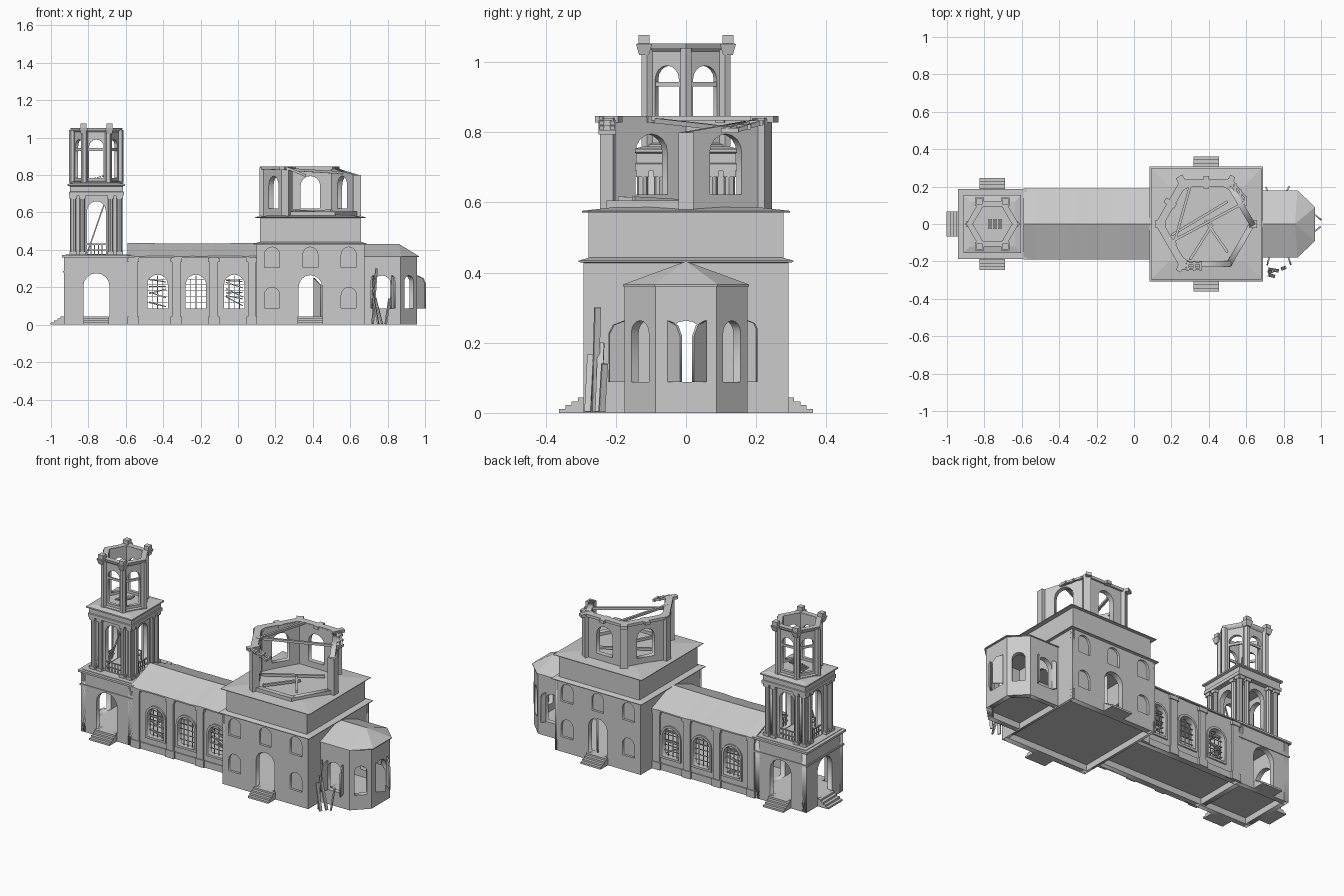
import bpy, bmesh, math, random
from mathutils import Vector, Matrix

if "Cube" in bpy.data.objects:
    bpy.data.objects.remove(bpy.data.objects["Cube"])
random.seed(4)
TX, DX = -0.757, 0.387   # centre of bell tower, centre of main block

def link(name, me):
    ob = bpy.data.objects.new(name, me)
    bpy.context.collection.objects.link(ob)
    return ob

def loft(name, rings, closed=False):
    """Skin a stack of equal-length rings; closed joins last to first instead of capping."""
    bm = bmesh.new()
    vs = [[bm.verts.new(p) for p in r] for r in rings]
    n = len(rings[0])
    pairs = list(zip(vs, vs[1:])) + ([(vs[-1], vs[0])] if closed else [])
    for a, b in pairs:
        for i in range(n):
            j = (i + 1) % n
            bm.faces.new((a[i], a[j], b[j], b[i]))
    if not closed:
        bm.faces.new(vs[0][::-1])
        bm.faces.new(vs[-1])
    bmesh.ops.remove_doubles(bm, verts=bm.verts, dist=1e-5)
    bmesh.ops.recalc_face_normals(bm, faces=bm.faces)
    me = bpy.data.meshes.new(name)
    bm.to_mesh(me)
    bm.free()
    return link(name, me)

def rect(cx, cy, hx, hy, z):
    return [(cx-hx, cy-hy, z), (cx+hx, cy-hy, z), (cx+hx, cy+hy, z), (cx-hx, cy+hy, z)]

def ngon(cx, cy, r, n, z, rot=0.0):
    return [(cx + r*math.cos(rot + i*math.tau/n), cy + r*math.sin(rot + i*math.tau/n), z) for i in range(n)]

def box(name, x0, x1, y0, y1, z0, z1):
    c = ((x0+x1)/2, (y0+y1)/2, abs(x1-x0)/2, abs(y1-y0)/2)
    return loft(name, [rect(*c, z0), rect(*c, z1)])

def bar(name, a, b, w, h=None):
    """Rectangular beam from a to b."""
    a, b = Vector(a), Vector(b)
    m = Matrix.Translation(a) @ (b-a).to_track_quat('Z', 'Y').to_matrix().to_4x4()
    h = h or w
    ob = loft(name, [rect(0, 0, w/2, h/2, 0), rect(0, 0, w/2, h/2, (b-a).length)])
    ob.data.transform(m)
    return ob

def arch(u, w, z0, z1, n=8):
    r = w/2
    return [(u-r, z0), (u+r, z0)] + [(u + r*math.cos(math.pi*i/n), z1-r + r*math.sin(math.pi*i/n)) for i in range(n+1)]

def panel(name, p0, p1, th, loops, inset=0.0):
    """Upright slab from p0 to p1: first loop is the outline, others are openings."""
    cu = bpy.data.curves.new(name, 'CURVE')
    cu.dimensions, cu.fill_mode, cu.extrude = '2D', 'BOTH', th/2
    for lp in loops:
        s = cu.splines.new('POLY')
        s.points.add(len(lp) - 1)
        for p, q in zip(s.points, lp):
            p.co = (q[0], q[1], 0, 1)
        s.use_cyclic_u = True
    tmp = link(name + "_curve", cu)
    me = bpy.data.meshes.new_from_object(tmp.evaluated_get(bpy.context.evaluated_depsgraph_get()))
    bpy.data.objects.remove(tmp)
    d = Vector((p1[0]-p0[0], p1[1]-p0[1], 0)).normalized()
    nrm = d.cross(Vector((0, 0, 1)))
    o = Vector((p0[0], p0[1], 0)) - nrm*(th/2 + inset)
    me.transform(Matrix(((d.x, 0, nrm.x, o.x), (d.y, 0, nrm.y, o.y), (0, 1, 0, 0), (0, 0, 0, 1))))
    me.name = name
    return link(name, me)

def wall(name, p0, p1, z0, z1, th, holes=(), inset=0.0, z1b=None):
    """holes: (offset from wall middle, width, sill, crown)"""
    L = math.dist(p0[:2], p1[:2])
    out = [(0, z0), (L, z0), (L, z1b or z1), (0, z1)]
    return panel(name, p0, p1, th, [out] + [arch(L/2+h[0], *h[1:]) for h in holes], inset)

def leaf(name, p0, p1, z0, z1):
    L = math.dist(p0, p1)
    panel(name, p0, p1, 0.008, [[(0, z0), (L, z0), (L, z1-L*.8), (L*.7, z1-L*.25), (0, z1)]])

def steps(name, cx, cy, dx, dy, hw):
    for i in range(4):
        d = 0.072 - i*0.018
        x, y = cx + dx*d/2, cy + dy*d/2
        hx, hy = (d/2, hw) if dx else (hw, d/2)
        box(name, x-hx, x+hx, y-hy, y+hy, 0.011*i, 0.011*(i+1))

def ring_walls(name, pts, z0, z1, th, holes):
    for i, p in enumerate(pts):
        wall(name, p, pts[(i+1) % len(pts)], z0, z1, th, holes.get(i, ()))

# ---- floors, raised to the door sills
box("tower_floor", TX-.17, -0.6, -0.165, 0.165, .037, .044)
box("nave_floor", -0.6, 0.1, -0.16, 0.16, .037, .044)
box("main_floor", 0.1, 0.67, -0.28, 0.28, .037, .044)
apse = [(0.67, -0.175), (0.87, -0.175), (0.957, -0.087), (0.957, 0.087), (0.87, 0.175), (0.67, 0.175)]
loft("apse_floor", [[(x*0.99, y*0.97, z) for x, y in apse] for z in (.037, .044)])

# ---- tower base with doors and steps
door = [(0, 0.14, 0.044, 0.275)]
ring_walls("tower_base_wall", rect(TX, 0, 0.173, 0.175, 0), 0, 0.36, 0.03, {0: door, 1: door, 2: door, 3: door})
for z0, z1, e in ((0.278, 0.288, 0.005), (0.36, 0.372, 0.012)):
    loft("tower_base_cornice", [rect(TX, 0, 0.173+s, 0.175+s, z) for s, z in
         ((e, z0), (e, z1), (-0.02, z1), (-0.02, z0))], True)
box("tower_base_roof", TX-.165, TX+.165, -.17, .17, .36, .375)
for s in (-1, 1):
    steps("tower_steps", TX, s*0.175, 0, s, 0.068)
    steps("main_steps", DX, s*0.29, 0, s, 0.068)
steps("west_steps", -0.93, 0, -1, 0, 0.068)

# ---- tower second tier: arched core with paired columns
belfry = [(0, 0.1, 0.378, 0.66)]
ring_walls("tower_mid_wall", rect(TX, 0, 0.117, 0.117, 0), 0.37, 0.7, 0.03, {i: belfry for i in range(4)})
for k in range(4):
    c, s = round(math.cos(k*math.pi/2)), round(math.sin(k*math.pi/2))
    for t in (-0.122, -0.076, 0.076, 0.122):
        x, y = TX + 0.126*c - t*s, 0.126*s + t*c
        loft("tower_column", [ngon(x, y, 0.014, 8, z) for z in (0.39, 0.685)])
        for z in (0.372, 0.672):
            box("column_block", x-.017, x+.017, y-.017, y+.017, z, z+0.02)
    for z in (0.40, 0.43):
        bar("belfry_rail", (TX+.11*c+.05*s, .11*s-.05*c, z), (TX+.11*c-.05*s, .11*s+.05*c, z), 0.006)
    for t in (-0.03, -0.01, 0.01, 0.03):
        bar("belfry_baluster", (TX+.11*c-t*s, .11*s+t*c, .375), (TX+.11*c-t*s, .11*s+t*c, .43), 0.005)
loft("tower_mid_cornice", [rect(TX, 0, h, h, z) for h, z in
     ((.147, .69), (.147, .71), (.142, .712), (.142, .74), (.154, .744), (.154, .752), (.12, .76))])
bar("fallen_brace", (TX-.05, -.1, .38), (TX+.04, -.1, .64), 0.007)

# ---- tower lantern, hexagonal
hx = ngon(TX, 0, 0.125, 6, 0)
ring_walls("lantern_wall", hx, 0.755, 1.05, 0.018, {i: [(0, 0.078, 0.785, 0.99)] for i in range(6)})
loft("lantern_base", [ngon(TX, 0, r, 6, z) for r, z in ((.14, .755), (.14, .765), (.12, .77))])
loft("lantern_cornice", [ngon(TX, 0, r, 6, z) for r, z in
     ((.126, 1.03), (.136, 1.04), (.14, 1.053), (.105, 1.053), (.105, 1.03))], True)
for i in range(6):
    a = i*math.pi/3
    c, s = math.cos(a), math.sin(a)
    loft("lantern_column", [ngon(TX+.128*c, .128*s, .018, 6, z, a) for z in (0.76, 1.04)])
    p, q = hx[i], hx[(i+1) % 6]
    bar("lantern_tie", (TX+(p[0]-TX)*.94, p[1]*.94, .937), (TX+(q[0]-TX)*.94, q[1]*.94, .937), 0.008, 0.014)
    if i % 3:
        loft("lantern_bracket", [rect(TX+.138*c, .138*s, e, e, z) for e, z in ((.014, 1.02), (.023, 1.052), (.016, 1.053), (.016, 1.077))])
for i in range(8):
    bar("hatch_slat", (TX-.045+i*.013, -.026, .77+i*.004), (TX-.045+i*.013, .026, .77+i*.004), 0.008)

# ---- nave walls, windows, pilasters
wx = (-0.43, -0.225, -0.02)
for s in (-1, 1):
    p, q = ((-0.6, -.17), (0.1, -.17)) if s < 0 else ((0.1, .17), (-0.6, .17))
    wall("nave_wall", p, q, 0, 0.37, 0.03, [(-s*(x+0.25), 0.11, 0.088, 0.268) for x in wx])
    for k, x in enumerate(wx):
        u = x+0.6 if s < 0 else 0.1-x
        panel("window_surround", p, q, 0.008, [arch(u, .136, .075, .281), arch(u, .11, .088, .268)], -0.008)
        for t in (-0.028, 0, 0.028):
            bar("window_bar", (x+t, s*.155, .088), (x+t, s*.155, .262 - abs(t)*.6), 0.004)
        for z in (.12, .152, .184, .216, .243):
            h = .053 if z < .22 else .043
            bar("window_crossbar", (x-h, s*.155, z), (x+h, s*.155, z), 0.004)
        if k != 1:   # loose boards across broken windows
            for j in range(3):
                z = .11 + j*.045
                bar("window_board", (x-.045, s*.15, z+random.uniform(0, .05)), (x+.045, s*.15, z+random.uniform(-.02, .04)), 0.016, 0.006)
    for x in (-0.56, -0.33, -0.13, 0.075):
        box("nave_pilaster", x-.022, x+.022, s*.168, s*.18, 0, .36)
        box("pilaster_foot", x-.03, x+.03, s*.168, s*.185, 0, .045)
        box("pilaster_head", x-.03, x+.03, s*.168, s*.185, .335, .358)
    box("nave_plinth", -0.6, .1, s*.168, s*.176, 0, .04)

# ---- sagging nave roof
N = 12
prof = []
for i in range(N+1):
    x, j = -0.59 + 0.695*i/N, random.uniform(-.002, .003)
    sag = -.004*math.sin(math.pi*i/N)
    prof.append([(x, -.19, .366+j), (x, 0, .438+sag), (x, .19, .366-j), (x, .19, .358-j), (x, 0, .428+sag), (x, -.19, .358+j)])
loft("nave_roof", prof)

# ---- main block: recessed blind windows, doors, stepped roofs
main_door = (0, 0.125, 0.044, 0.265)
blind = [main_door] + [(o, .08, a, b) for o, a, b in
        ((-.205, .09, .2), (.205, .09, .2), (-.205, .305, .415), (0, .305, .415), (.205, .305, .415))]
cq = rect(DX, 0, 0.288, 0.292, 0)
ring_walls("main_wall", cq, 0, 0.43, 0.015, {0: blind, 2: blind, 1: [(0, .2, .044, .3)], 3: [(0, .2, .044, .3)]})
for i in (0, 2):
    wall("main_inner_wall", cq[i], cq[i+1], 0, 0.43, 0.02, [main_door], inset=0.014)
loft("main_roof", [rect(DX, 0, h, h+.004, z) for h, z in ((.288, .428), (.303, .43), (.303, .434), (.27, .443))])
box("upper_block", DX-.27, DX+.27, -.278, .278, .43, .574)
loft("upper_roof", [rect(DX, 0, h, h, z) for h, z in ((.27, .571), (.296, .572), (.296, .576), (.2, .587))])
for s in (-1, 1):
    a, b = sorted((s*.27, s*.22))
    panel("main_door_leaf", (DX+.06, a), (DX+.02, b), .008, [[(0, .044), (.06, .044), (.06, .25), (0, .21)]])

# ---- apse
win = lambda w: [(0, w, 0.088, 0.263)]
for i in range(5):
    wall("apse_wall", apse[i], apse[i+1], 0, 0.365, 0.03, win((.1, .07, .105, .07, .1)[i]))
eave = [(.66, -.18), (.874, -.18), (.968, -.09), (.968, .09), (.874, .18), (.66, .18)]
top = [(.66, 0, .432)] + [(.86, 0, .432)]*4 + [(.66, 0, .432)]
loft("apse_roof", [[(x, y, .361) for x, y in eave], [(x, y, .366) for x, y in eave], top])
for s in (-1, 1):
    for x, o in ((.72, -.012), (.82, .015)):
        leaf("side_shutter", (x, s*.175), (x+o, s*(.21 - s*.01)), .088, .263)
    leaf("end_shutter", (.957, s*.053), (1.0, s*.017), .088, .263)

# ---- ruined hexagonal drum: the two front-right faces have collapsed
dh = ngon(DX, 0, 0.262, 6, 0)
for i in range(6):
    a = i*math.pi/3
    c, s = math.cos(a), math.sin(a)
    p, q = dh[i], dh[(i+1) % 6]
    if i < 4:
        wall("drum_wall", p, q, .58, .80 if i == 0 else .84, .03, [(0, .105, .622, .795)], z1b=.84)
    else:
        wall("drum_stub", p, q, .58, .605, .03)
    if i < 5:
        loft("drum_pilaster", [ngon(DX+.25*c, .25*s, .03, 4, z, a+math.pi/4) for z in (.58, .80 if i == 0 else .84)])
    if 0 < i < 4:
        bar("drum_wallplate", (DX+(p[0]-DX)*.96, p[1]*.96, .838), (DX+(q[0]-DX)*.96, q[1]*.96, .838), .04, .016)
        for t in (0.02, 0.5, 0.98):
            m = Vector(p).lerp(Vector(q), t) - Vector((DX, 0, 0))
            k = 1.13 if i != 3 and m.x > -.2 or i == 3 and t > .9 else 1.03
            bar("drum_joist", (DX+m.x*.84, m.y*.84, .837), (DX+m.x*k, m.y*k, .837), .03, .018)

# ---- broken timbers hanging off the drum and fallen inside
v4, v1 = Vector((DX-.13, -.225, .84)), Vector((DX+.13, .225, .835))
for v, d in ((v4, Vector((.1, .0, -.04))), (v1, Vector((.08, -.1, -.03)))):
    for o in (-.015, .015):
        bar("broken_plate", v+Vector((0, o, 0)), v+d+Vector((0, o, 0)), .012)
    for t in (.3, .65, 1):
        bar("broken_joist", v+d*t+Vector((0, -.025, 0)), v+d*t+Vector((0, .025, 0)), .014)
for a, b in (((.19, -.1, .835), (.6, .12, .81)), ((.2, -.06, .6), (.5, .12, .6)), ((.3, -.19, .61), (.42, .0, .6)),
             ((.5, -.15, .61), (.38, .02, .60)), ((.21, -.12, .84), (.3, .2, .84))):
    bar("fallen_beam", a, b, .014)

# ---- planks leaning beside the apse
for x, y, z, dx in ((.72, -.26, .30, .02), (.75, -.28, .165, -.03), (.79, -.24, .14, .02), (.77, -.25, .2, -.05)):
    bar("leaning_plank", (x, y, .003), (x+dx, y+.008, z), .018, .008)
